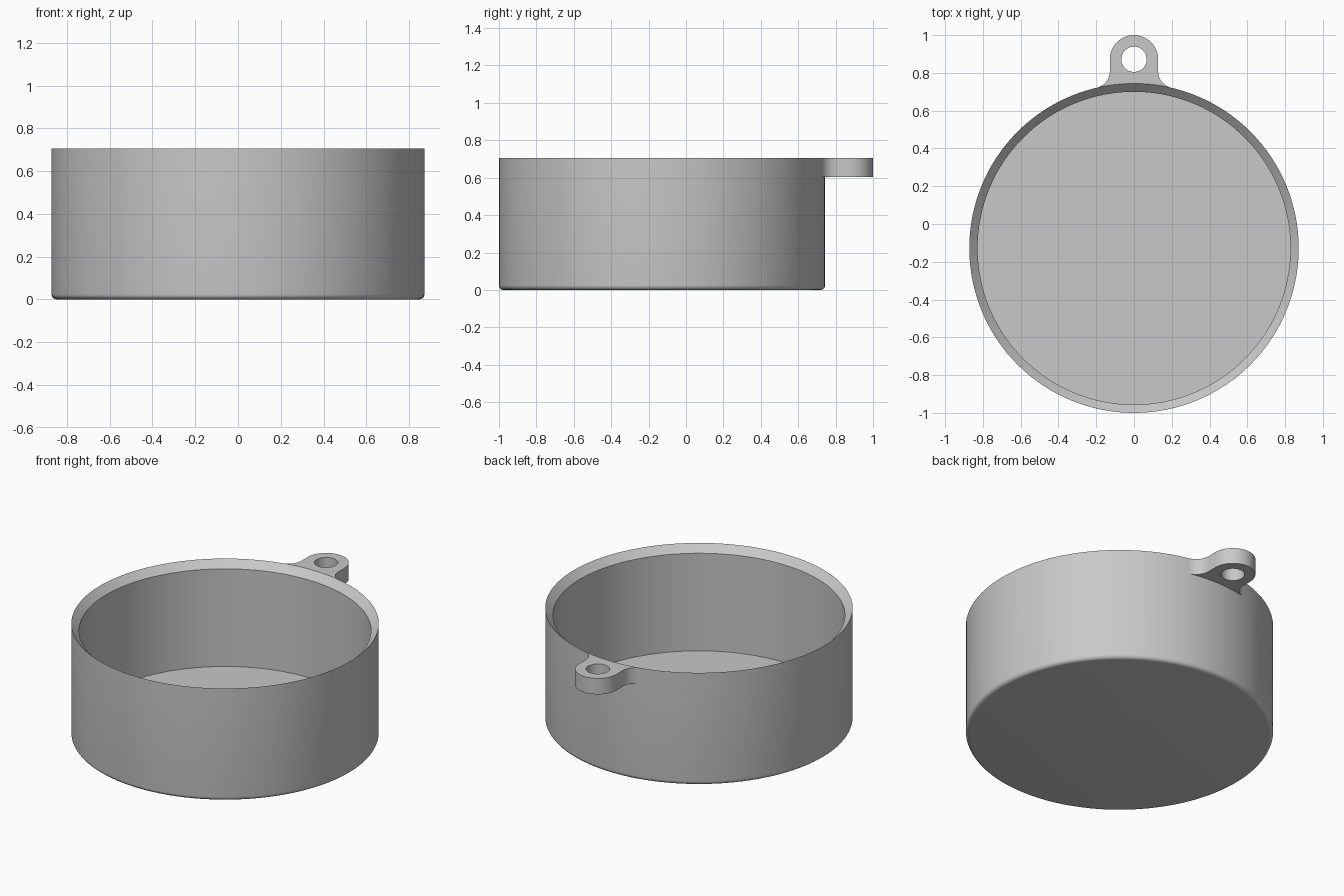
import bpy
import bmesh
from math import pi, sin, cos, atan2, sqrt
from mathutils import Vector, Matrix

cube = bpy.data.objects.get("Cube")
if cube:
    bpy.data.objects.remove(cube, do_unlink=True)

# Overall sizes
RADIUS, HEIGHT, CENTRE_Y = 0.872, 0.705, -0.128
WALL, FLOOR, ROUND = 0.044, 0.05, 0.025
EAR_Y, EAR_R, HOLE_R, EAR_THICK, FILLET = 0.872, 0.128, 0.067, 0.1, 0.089

grey = bpy.data.materials.new("plain grey")
grey.use_nodes = True
colour = (0.58, 0.58, 0.58, 1)
grey.diffuse_color = colour
grey.node_tree.nodes["Principled BSDF"].inputs["Base Color"].default_value = colour


def arc(cx, cy, r, start, end, steps):
    """Points along a circular arc, both ends included."""
    angles = [start + (end - start) * i / steps for i in range(steps + 1)]
    return [(cx + r * cos(a), cy + r * sin(a)) for a in angles]


def finish(bm, name):
    bmesh.ops.recalc_face_normals(bm, faces=bm.faces)
    mesh = bpy.data.meshes.new(name)
    bm.to_mesh(mesh)
    bm.free()
    mesh.materials.append(grey)
    obj = bpy.data.objects.new(name, mesh)
    bpy.context.collection.objects.link(obj)
    bpy.ops.object.select_all(action="DESELECT")
    obj.select_set(True)
    bpy.context.view_layer.objects.active = obj
    bpy.ops.object.shade_smooth_by_angle(angle=pi / 6)
    return obj


# Cup: lathed wall with rounded foot, flat floor and bevelled rim
inner = RADIUS - WALL
profile = [(0, 0)]
profile += arc(RADIUS - ROUND, ROUND, ROUND, -pi / 2, 0, 6)
profile += [(RADIUS, HEIGHT), (inner, HEIGHT - WALL), (inner, FLOOR), (0, FLOOR)]
bm = bmesh.new()
verts = [bm.verts.new((r, 0, z)) for r, z in profile]
edges = [bm.edges.new(pair) for pair in zip(verts, verts[1:])]
bmesh.ops.spin(bm, geom=verts + edges, cent=(0, 0, 0), axis=(0, 0, 1),
               angle=2 * pi, steps=128, use_duplicate=False)
bmesh.ops.remove_doubles(bm, verts=bm.verts, dist=0.0005)
bmesh.ops.translate(bm, verts=bm.verts, vec=(0, CENTRE_Y, 0))
finish(bm, "cup")

# Hanging ear: round end, flared root that follows the cup wall, round hole
fx = EAR_R + FILLET
fy = CENTRE_Y + sqrt((RADIUS + FILLET) ** 2 - fx ** 2)
lean = atan2(fy - CENTRE_Y, fx)
right_flare = arc(fx, fy, FILLET, lean + pi, pi, 12)
left_flare = [(-x, y) for x, y in reversed(right_flare)]
outline = right_flare + arc(0, EAR_Y, EAR_R, 0, pi, 32) + left_flare
outline += arc(0, CENTRE_Y, RADIUS, pi - lean, lean, 12)[1:-1]
hole = arc(0, EAR_Y, HOLE_R, 0, 2 * pi, 40)[:-1]

bm = bmesh.new()
edges = []
for loop in (outline, hole):
    verts = [bm.verts.new((x, y, HEIGHT - EAR_THICK)) for x, y in loop]
    edges += [bm.edges.new(pair) for pair in zip(verts, verts[1:] + verts[:1])]
bmesh.ops.triangle_fill(bm, edges=edges, use_beauty=True, normal=(0, 0, 1))
top = bmesh.ops.extrude_face_region(bm, geom=bm.faces[:], use_keep_orig=True)
bmesh.ops.translate(bm, vec=(0, 0, EAR_THICK),
                    verts=[g for g in top["geom"] if isinstance(g, bmesh.types.BMVert)])
finish(bm, "hanging_ear")
